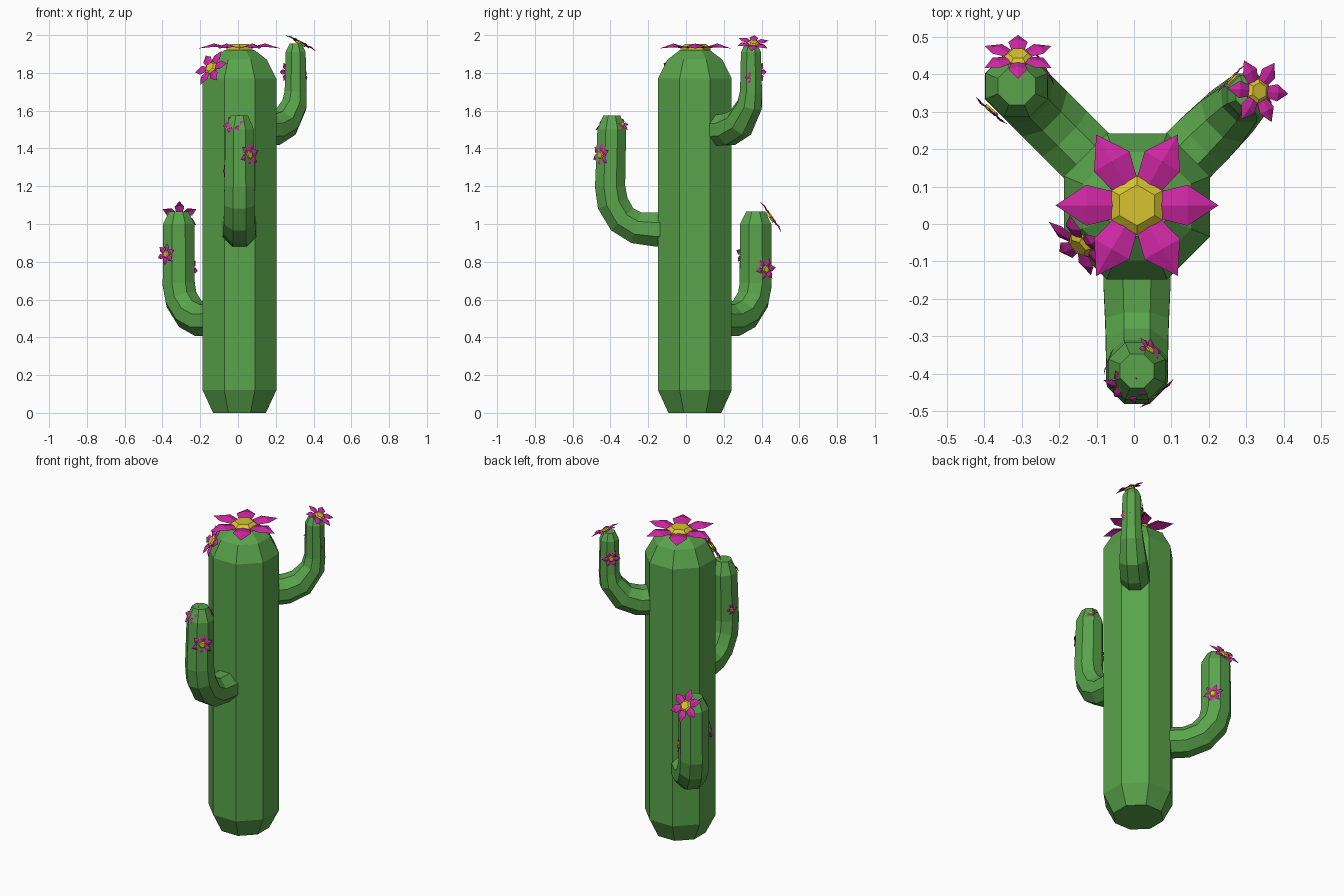
import bpy, bmesh
from math import cos, sin, pi, radians
from mathutils import Vector, Matrix

if "Cube" in bpy.data.objects:
    bpy.data.objects.remove(bpy.data.objects["Cube"])


def material(name, rgb):
    m = bpy.data.materials.new(name)
    m.diffuse_color = (*rgb, 1)
    m.use_nodes = True
    m.node_tree.nodes["Principled BSDF"].inputs["Base Color"].default_value = m.diffuse_color
    return m


GREEN = material("green", (0.10, 0.37, 0.07))
PINK = material("pink", (0.60, 0.02, 0.36))
YELLOW = material("yellow", (0.68, 0.55, 0.03))
AXIS = Vector((0.008, 0.047, 0))          # trunk centre line


def finish(name, bm, mats):
    bmesh.ops.recalc_face_normals(bm, faces=bm.faces)
    me = bpy.data.meshes.new(name)
    bm.to_mesh(me)
    bm.free()
    for m in mats:
        me.materials.append(m)
    ob = bpy.data.objects.new(name, me)
    bpy.context.collection.objects.link(ob)
    return ob


def tube(name, path, side):
    """Octagonal closed tube; path holds (point, apothem), side is normal to the path plane."""
    bm = bmesh.new()
    pts = [Vector(p) for p, r in path]
    rings = []
    for i, (p, r) in enumerate(path):
        a = (pts[i] - pts[i - 1]).normalized() if i else Vector()
        b = (pts[i + 1] - pts[i]).normalized() if i < len(pts) - 1 else Vector()
        up = side.cross((a + b).normalized())
        rad = r / cos(pi / 8)
        ring = []
        for k in range(8):
            t = (k + 0.5) * pi / 4
            ring.append(bm.verts.new(pts[i] + (side * cos(t) + up * sin(t)) * rad))
        rings.append(ring)
    for lo, hi in zip(rings, rings[1:]):
        for k in range(8):
            n = (k + 1) % 8
            bm.faces.new((lo[k], lo[n], hi[n], hi[k]))
    bm.faces.new(rings[0])
    bm.faces.new(rings[-1])
    return finish(name, bm, [GREEN])


def arm(name, direction, profile):
    """Arm in a vertical plane; profile holds (distance from trunk axis, z, apothem)."""
    d = Vector((*direction, 0)).normalized()
    path = [(AXIS + d * s + Vector((0, 0, z)), r) for s, z, r in profile]
    tube(name, path, d.cross(Vector((0, 0, 1))))


def flower(name, pos, normal, size, roll=0):
    bm = bmesh.new()
    # six ridged petals
    for k in range(6):
        rot = Matrix.Rotation(k * pi / 3, 3, 'Z')
        base, l0, r0, l1, r1, mid, tip = [bm.verts.new(rot @ Vector(c)) for c in (
            (0.30, 0, 0.06), (0.30, 0.17, 0.03), (0.30, -0.17, 0.03),
            (0.62, 0.25, 0.06), (0.62, -0.25, 0.06), (0.62, 0, 0.14), (1, 0, 0.02))]
        for f in ((base, mid, l1, l0), (base, r0, r1, mid), (mid, tip, l1), (mid, r1, tip)):
            bm.faces.new(f)
    # hexagonal domed centre
    rings = [[bm.verts.new((r * cos(pi / 6 + k * pi / 3), r * sin(pi / 6 + k * pi / 3), z))
              for k in range(6)] for r, z in ((0.36, -0.05), (0.36, 0.05), (0.25, 0.13))]
    hub = [bm.faces.new(rings[0]), bm.faces.new(rings[-1])]
    for lo, hi in zip(rings, rings[1:]):
        for k in range(6):
            n = (k + 1) % 6
            hub.append(bm.faces.new((lo[k], lo[n], hi[n], hi[k])))
    for f in hub:
        f.material_index = 1
    n = Vector(normal)
    q = Matrix() if n.xy.length == 0 else n.to_track_quat('Z', 'Y').to_matrix().to_4x4()
    bm.transform(Matrix.Translation(pos) @ q @ Matrix.Rotation(radians(roll), 4, 'Z')
                 @ Matrix.Scale(size, 4))
    finish(name, bm, [PINK, YELLOW])


# trunk
tube("trunk", [(AXIS + Vector((0, 0, z)), r) for z, r in (
    (0, 0.14), (0.12, 0.195), (1.77, 0.195), (1.87, 0.145), (1.92, 0.08))], Vector((1, 0, 0)))

# arms
arm("front_arm", (0, -1), [
    (0.10, 0.97, 0.09), (0.20, 0.97, 0.09), (0.31, 0.98, 0.085), (0.385, 1.025, 0.083),
    (0.435, 1.11, 0.083), (0.449, 1.20, 0.08), (0.44, 1.50, 0.076), (0.44, 1.575, 0.045)])
arm("left_arm", (-1, 1), [
    (0.10, 0.49, 0.085), (0.28, 0.49, 0.085), (0.37, 0.525, 0.085),
    (0.435, 0.60, 0.085), (0.455, 0.68, 0.085), (0.455, 1.00, 0.083), (0.455, 1.067, 0.05)])
arm("right_arm", (1, 1), [
    (0.10, 1.495, 0.084), (0.25, 1.50, 0.083), (0.34, 1.535, 0.078),
    (0.41, 1.63, 0.066), (0.42, 1.70, 0.058), (0.42, 1.91, 0.053), (0.42, 1.955, 0.032)])

# flowers
flower("crown_flower", (0.008, 0.05, 1.925), (0, 0, 1), 0.218)
flower("trunk_flower", (-0.142, -0.055, 1.825), (-0.6, -0.62, 0.5), 0.107, 15)
flower("left_arm_flower_top", (-0.31, 0.445, 1.035), (0, 0.82, 0.57), 0.103, 30)
flower("left_arm_flower_front", (-0.38, 0.305, 0.84), (-0.65, -0.75, 0), 0.06, 20)
flower("left_arm_flower_side", (-0.247, 0.422, 0.76), (0.85, 0.52, 0), 0.062, 10)
flower("right_arm_flower_top", (0.33, 0.355, 1.955), (0.46, 0.05, 0.88), 0.092, 20)
flower("right_arm_flower_side", (0.356, 0.348, 1.775), (0.95, 0.25, 0), 0.038)
flower("right_arm_flower_back", (0.262, 0.386, 1.805), (-0.7, 0.7, 0), 0.056)
flower("front_arm_flower_top", (-0.022, -0.435, 1.53), (-0.35, -0.7, 0.6), 0.063, 15)
flower("front_arm_flower_front", (0.06, -0.45, 1.365), (0.65, -0.76, 0), 0.066, 20)
flower("front_arm_flower_back", (0.042, -0.338, 1.527), (0.65, 0.5, 0.55), 0.042)
flower("front_arm_flower_side", (-0.066, -0.368, 1.28), (-0.92, 0.35, 0), 0.038)
